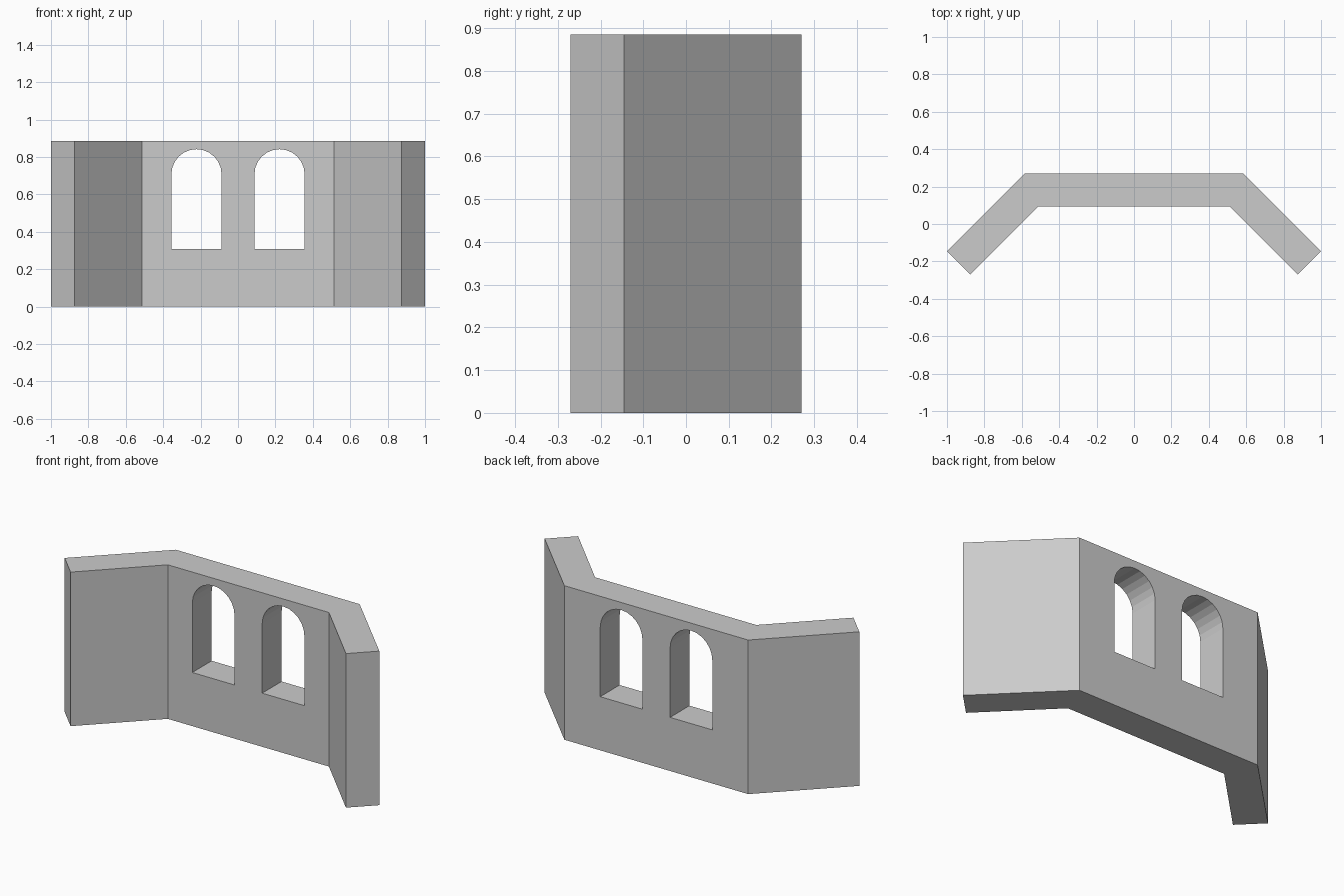
import bpy, bmesh
from math import sin, cos, pi
from mathutils import Vector

if "Cube" in bpy.data.objects:
    bpy.data.objects.remove(bpy.data.objects["Cube"])

HEIGHT = 0.885


def prism(name, profile, direction):
    """Extrude a flat closed profile along a direction into a solid."""
    bm = bmesh.new()
    face = bm.faces.new([bm.verts.new(p) for p in profile])
    ext = bmesh.ops.extrude_face_region(bm, geom=[face], use_keep_orig=True)
    moved = [v for v in ext["geom"] if isinstance(v, bmesh.types.BMVert)]
    bmesh.ops.translate(bm, verts=moved, vec=Vector(direction))
    bmesh.ops.recalc_face_normals(bm, faces=bm.faces)
    mesh = bpy.data.meshes.new(name)
    bm.to_mesh(mesh)
    bm.free()
    obj = bpy.data.objects.new(name, mesh)
    bpy.context.collection.objects.link(obj)
    return obj


# Angled wall: half plan from the back corner to the front corner, mirrored
half = [(0.584, 0.27), (1.0, -0.145), (0.875, -0.27), (0.512, 0.094)]
plan = half + [(-x, y) for x, y in reversed(half)]
wall = prism("bay_wall", [(x, y, 0) for x, y in plan], (0, 0, HEIGHT))

# Two round-headed window openings cut through the middle wall
RADIUS, SILL, SPRING, SEGMENTS = 0.134, 0.308, 0.708, 12
for side, cx in (("left", -0.222), ("right", 0.222)):
    arch = [(cx + RADIUS * cos(pi * i / SEGMENTS), 0,
             SPRING + RADIUS * sin(pi * i / SEGMENTS)) for i in range(SEGMENTS + 1)]
    outline = [(cx - RADIUS, 0, SILL), (cx + RADIUS, 0, SILL)] + arch
    cutter = prism(side + "_window_cutter", outline, (0, 0.4, 0))
    cutter.hide_render = True
    cutter.display_type = 'WIRE'
    cut = wall.modifiers.new(side + "_window", 'BOOLEAN')
    cut.operation = 'DIFFERENCE'
    cut.solver = 'EXACT'
    cut.object = cutter
